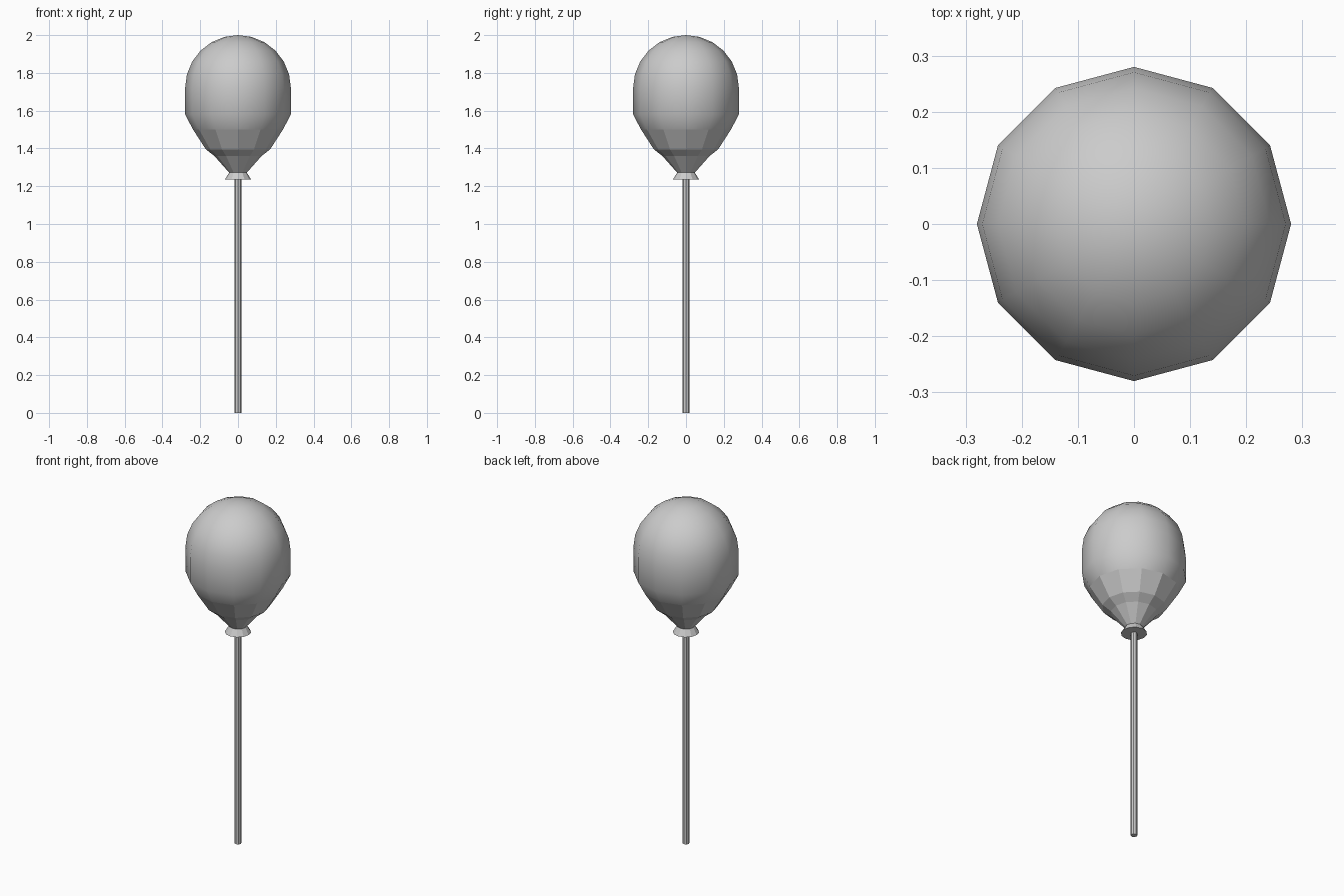
import bpy, bmesh
from math import sin, cos, pi, radians

if "Cube" in bpy.data.objects:
    bpy.data.objects.remove(bpy.data.objects["Cube"])


def lathe(name, profile, sides, smooth_above=None):
    """Revolve (radius, z) points, bottom to top; radius 0 closes to a point."""
    bm = bmesh.new()
    rings = []
    for r, z in profile:
        n = sides if r > 0 else 1
        rings.append([bm.verts.new((r * cos(2 * pi * i / sides), r * sin(2 * pi * i / sides), z))
                      for i in range(n)])
    for (lo, hi), (r, z) in zip(zip(rings, rings[1:]), profile):
        for i in range(sides):
            j = (i + 1) % sides
            quad = [lo[i], lo[j], hi[j], hi[i]] if len(hi) > 1 else [lo[i], lo[j], hi[0]]
            face = bm.faces.new(quad)
            face.smooth = smooth_above is not None and z >= smooth_above
    bm.faces.new(rings[0][::-1])
    if len(rings[-1]) > 1:
        bm.faces.new(rings[-1])
    mesh = bpy.data.meshes.new(name)
    bm.to_mesh(mesh)
    bm.free()
    obj = bpy.data.objects.new(name, mesh)
    bpy.context.collection.objects.link(obj)
    return obj


# Balloon: faceted taper below, smooth dome above
taper = [(0.045, 1.27), (0.125, 1.36), (0.17, 1.395), (0.238, 1.50), (0.28, 1.58)]
dome = [(0.28 * cos(radians(a)), 1.72 + 0.28 * sin(radians(a))) for a in range(0, 90, 15)]
lathe("balloon", taper + dome + [(0, 2.0)], 12, smooth_above=1.5)

# Flared knot under the balloon
lathe("knot", [(0.07, 1.235), (0.045, 1.275)], 12)

# Straight stick
lathe("stick", [(0.018, 0), (0.018, 1.25)], 8)
